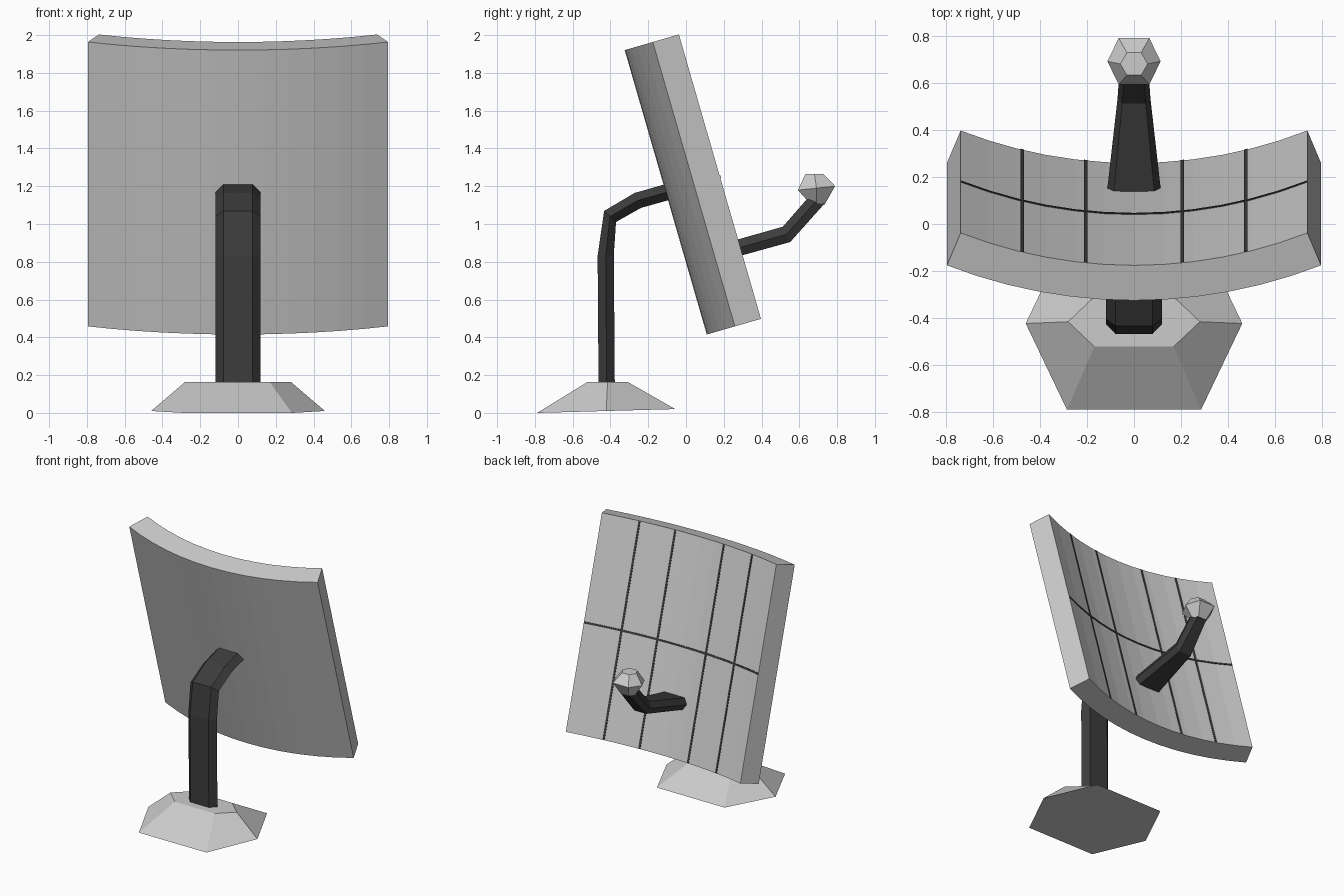
import bpy, bmesh
from math import sin, cos, radians

if "Cube" in bpy.data.objects:
    bpy.data.objects.remove(bpy.data.objects["Cube"])

dark = bpy.data.materials.new("dark_trim")
dark.diffuse_color = (0.045, 0.045, 0.045, 1)
dark.use_nodes = True
dark.node_tree.nodes["Principled BSDF"].inputs["Base Color"].default_value = dark.diffuse_color


def loft(name, rings, mat=None):
    """Skin a list of closed rings and cap both ends."""
    bm = bmesh.new()
    loops = [[bm.verts.new(p) for p in ring] for ring in rings]
    n = len(loops[0])
    for a, b in zip(loops, loops[1:]):
        for i in range(n):
            j = (i + 1) % n
            bm.faces.new((a[i], a[j], b[j], b[i]))
    bm.faces.new(loops[0])
    bm.faces.new(loops[-1])
    bmesh.ops.recalc_face_normals(bm, faces=bm.faces)
    me = bpy.data.meshes.new(name)
    bm.to_mesh(me)
    bm.free()
    ob = bpy.data.objects.new(name, me)
    bpy.context.collection.objects.link(ob)
    if mat:
        me.materials.append(mat)
    return ob


def hexagon(y, z, w, f, t, angle):
    """Hexagon: half width w, half flat f, half depth t, depth tilted in the yz plane."""
    dy, dz = cos(radians(angle)), sin(radians(angle))
    outline = [(w, 0), (f, t), (-f, t), (-w, 0), (-f, -t), (f, -t)]
    return [(x, y + d * dy, z + d * dz) for x, d in outline]


TILT = radians(16.1)
R_OUT, R_IN, HEIGHT, SPAN = 2.115, 1.96, 1.567, 22.07


def curved_slab(name, r0, r1, a0, a1, s0, s1, segments, mat=None):
    """Arc-shaped slab in the tilted frame of the reflector."""
    def point(r, a, s):
        n = R_OUT - r * cos(a)
        return (r * sin(a), 0.11 - s * sin(TILT) + n * cos(TILT),
                0.415 + s * cos(TILT) + n * sin(TILT))
    rings = []
    for i in range(segments + 1):
        a = radians(a0 + (a1 - a0) * i / segments)
        rings.append([point(r0, a, s0), point(r1, a, s0),
                      point(r1, a, s1), point(r0, a, s1)])
    return loft(name, rings, mat)


# Curved reflector and its dark seams
curved_slab("reflector_panel", R_IN, R_OUT, -SPAN, SPAN, 0, HEIGHT, 12)
for i, a in enumerate((-14.03, -6.0, 6.0, 14.03)):
    curved_slab(f"vertical_seam_{i + 1}", R_IN - 0.004, R_IN + 0.01,
                a - 0.22, a + 0.22, 0.002, HEIGHT - 0.002, 1, dark)
curved_slab("horizontal_seam", R_IN - 0.004, R_IN + 0.01, -SPAN + 0.05, SPAN - 0.05,
            HEIGHT / 2 - 0.007, HEIGHT / 2 + 0.007, 12, dark)

# Base plinth
loft("base", [hexagon(-0.4225, 0.01, 0.46, 0.285, 0.366, 1.6),
              hexagon(-0.415, 0.164, 0.28, 0.168, 0.106, 0)])

# Bent support post
post = [(-0.42, 0.15, 0), (-0.425, 0.835, 4), (-0.402, 1.04, -43),
        (-0.255, 1.125, -67), (-0.06, 1.18, -74)]
loft("support_post", [hexagon(y, z, 0.12, 0.078, 0.043, a) for y, z, a in post], dark)

# Tapered receiver arm
arm = [(0.11, 0.827, 0.118, 0.09, 0.043, -74), (0.532, 0.945, 0.07, 0.05, 0.045, -64),
       (0.70, 1.135, 0.058, 0.038, 0.043, -40)]
loft("receiver_arm", [hexagon(*s) for s in arm], dark)

# Faceted receiver head
head = [(0.692, 1.11, 0.06, 0.033, 0.043, -8), (0.691, 1.19, 0.113, 0.065, 0.099, 6),
        (0.68, 1.264, 0.058, 0.03, 0.048, 0)]
loft("receiver_head", [hexagon(*s) for s in head])
